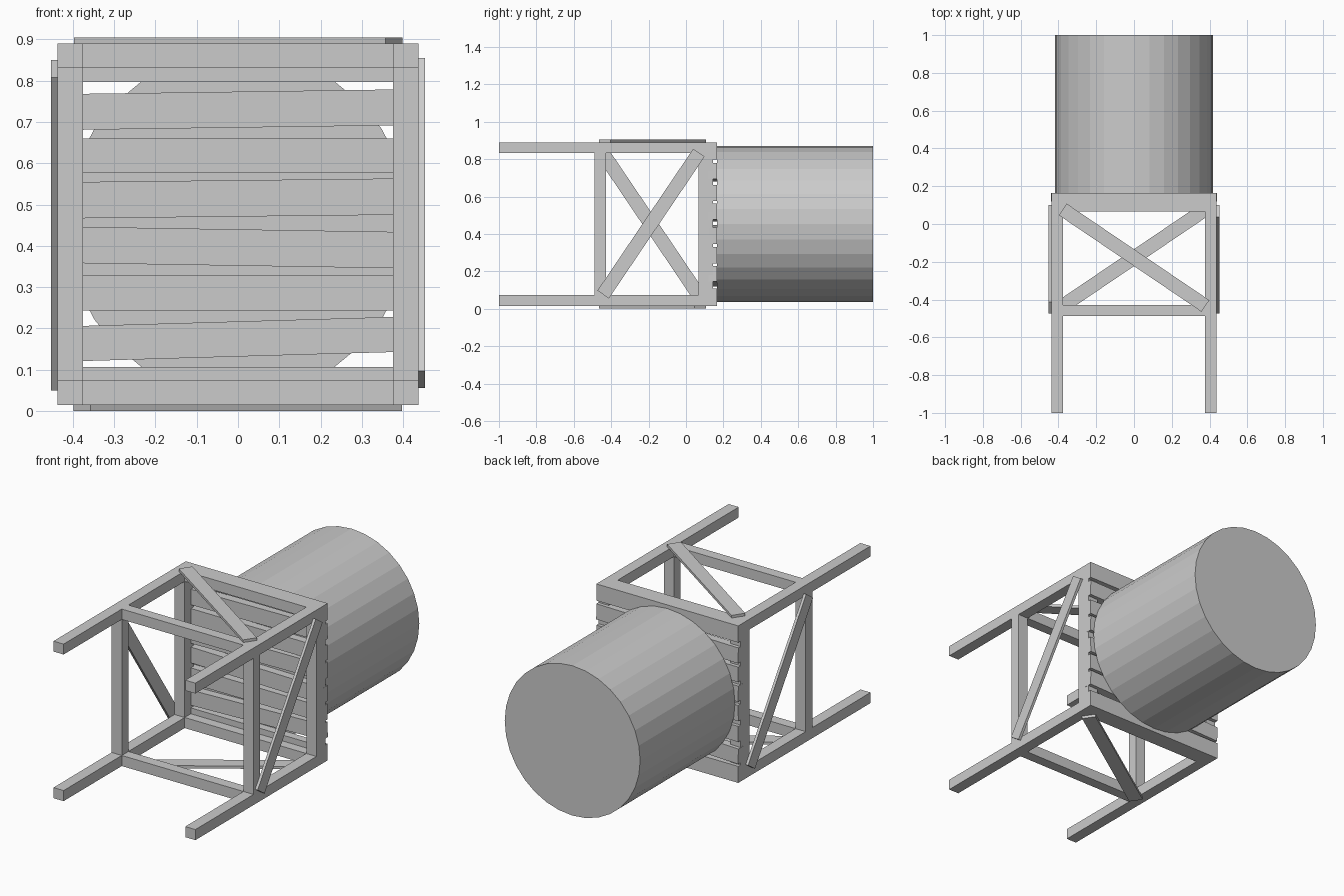
import bpy, math
from mathutils import Vector, Matrix

if "Cube" in bpy.data.objects:
    bpy.data.objects.remove(bpy.data.objects["Cube"])

CZ = 0.4525            # height of the tower's axis (runs along y)


def box(name, lo, hi, matrix=None):
    """Axis-aligned box between two corners, optionally moved by a matrix."""
    x0, y0, z0 = lo
    x1, y1, z1 = hi
    v = [(x, y, z) for z in (z0, z1) for x, y in ((x0, y0), (x1, y0), (x1, y1), (x0, y1))]
    f = [(3, 2, 1, 0), (4, 5, 6, 7), (0, 1, 5, 4), (1, 2, 6, 5), (2, 3, 7, 6), (3, 0, 4, 7)]
    me = bpy.data.meshes.new(name)
    me.from_pydata(v, [], f)
    if matrix:
        me.transform(matrix)
    ob = bpy.data.objects.new(name, me)
    bpy.context.collection.objects.link(ob)
    return ob


def brace(name, a, b, normal, width, thick, flip):
    """Flat board from a to b; flip turns it half a turn about the tower axis."""
    a, b, n = Vector(a), Vector(b), Vector(normal)
    d = (b - a).normalized()
    s = n.cross(d)
    m = Matrix((d, s, n)).transposed().to_4x4()
    m.translation = (a + b) / 2
    if flip:
        c = Matrix.Translation((0, 0, CZ))
        m = c @ Matrix.Rotation(math.pi, 4, 'Y') @ c.inverted() @ m
    h = (b - a).length / 2
    box(name, (-h, -width / 2, 0), (h, width / 2, thick), m)


XI, XO = 0.375, 0.4375      # inner and outer faces of the legs
Z0, Z1, Z2, Z3 = 0.015, 0.074, 0.832, 0.89

# four legs
for i, (x0, x1) in enumerate(((-XO, -XI), (XI, XO))):
    for j, (z0, z1) in enumerate(((Z0, Z1), (Z2, Z3))):
        box(f"leg_{i}{j}", (x0, -1, z0), (x1, 0.145, z1))

# two rings of cross beams joining the legs
for ring, (y0, y1) in {"lower": (-0.488, -0.429), "upper": (0.066, 0.145)}.items():
    for i, (z0, z1) in enumerate(((Z0, Z1), (Z2, Z3))):
        box(f"{ring}_cross_beam_{i}", (-XI, y0, z0), (XI, y1, z1))
    for i, (x0, x1) in enumerate(((-XO, -XI), (XI, XO))):
        box(f"{ring}_side_beam_{i}", (x0, y0, Z1), (x1, y1, Z2))

# diagonal braces, one on each side
for i in range(2):
    brace(f"side_brace_{i}", (XO, -0.443, 0.076), (XO, 0.069, 0.834), (1, 0, 0), 0.074, 0.015, i)
    brace(f"face_brace_{i}", (-0.377, 0.077, Z3), (0.378, -0.434, Z3), (0, 0, 1), 0.074, 0.015, i)

# uneven platform planks: centre height, depth, tilt
planks = [(0.061, 0.092, 0), (0.1745, 0.085, 0.029), (0.2865, 0.087, 0), (0.396, 0.088, -0.016),
          (0.515, 0.088, 0.011), (0.6185, 0.084, 0), (0.730, 0.087, 0.014), (0.8435, 0.093, 0)]
for i, (z, h, tilt) in enumerate(planks):
    m = Matrix.Translation((0, 0, z)) @ Matrix.Rotation(-tilt, 4, 'Y')
    box(f"platform_plank_{i}", (-XO, 0.12, -h / 2), (XO, 0.165, h / 2), m)

# tank
bpy.ops.mesh.primitive_cylinder_add(vertices=32, radius=0.4175, depth=0.835,
                                    location=(0, 0.5825, CZ), rotation=(math.pi / 2, 0, 0))
bpy.context.object.name = "tank"
